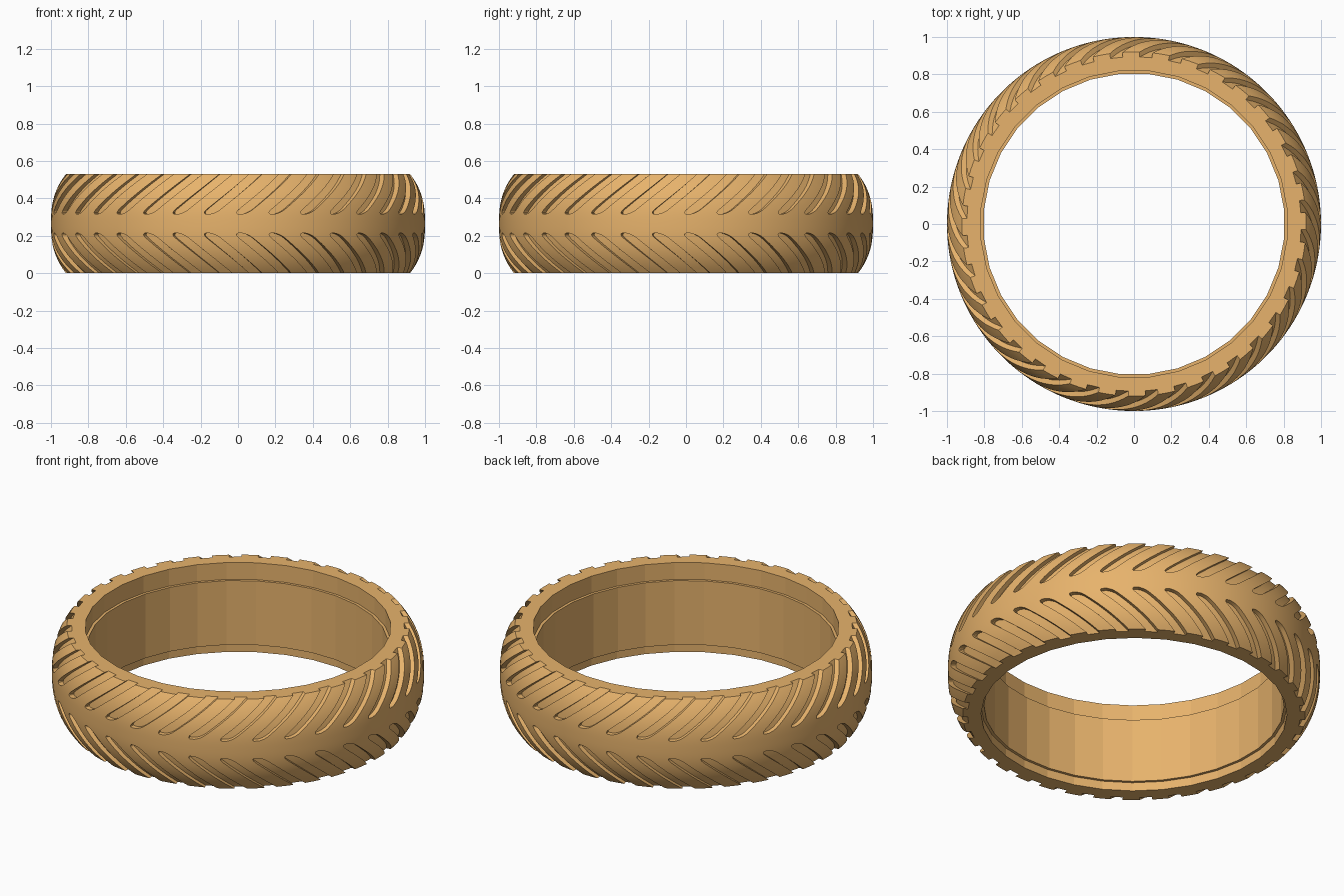
import bpy, bmesh, math

if "Cube" in bpy.data.objects:
    bpy.data.objects.remove(bpy.data.objects["Cube"])

HALF = 0.265          # half of the tyre width
GROOVES = 36          # grooves per side
DEPTH = 0.028


def tread_radius(d):
    """Outer radius at distance d from the centre line."""
    return 1.0 - 0.08 * (min(abs(d), HALF) / HALF) ** 2.6


def point(theta, r, z):
    return (r * math.sin(theta), -r * math.cos(theta), z)


def make_object(name, bm):
    bmesh.ops.recalc_face_normals(bm, faces=bm.faces[:])
    mesh = bpy.data.meshes.new(name)
    bm.to_mesh(mesh)
    bm.free()
    obj = bpy.data.objects.new(name, mesh)
    bpy.context.collection.objects.link(obj)
    return obj


def lathe(name, profile, sides):
    """Closed solid turned from an open (r, z) profile with flat end caps."""
    bm = bmesh.new()
    rings = [[bm.verts.new(point(math.tau * (i + 0.5) / sides, r, z))
              for i in range(sides)] for r, z in profile]
    for a, b in zip(rings, rings[1:]):
        for i in range(sides):
            j = (i + 1) % sides
            bm.faces.new((a[i], a[j], b[j], b[i]))
    bm.faces.new(rings[0])
    bm.faces.new(rings[-1])
    return make_object(name, bm)


def subtract(target, cutter):
    mod = target.modifiers.new("cut", 'BOOLEAN')
    mod.operation = 'DIFFERENCE'
    mod.solver = 'EXACT'
    mod.object = cutter
    bpy.context.view_layer.objects.active = target
    bpy.ops.object.modifier_apply(modifier=mod.name)
    bpy.data.objects.remove(cutter, do_unlink=True)


def add_groove(bm, theta0, side):
    """Slanted strip with a rounded inner end, running out over the shoulder."""
    start, end, half_width, cap = 0.05, 0.285, 0.037, 0.03
    steps = [0.001, 0.004, 0.010, 0.018, cap] + [cap + (end - start - cap) * k / 12 for k in range(1, 13)]
    rows = []
    for s in steps:
        d = start + s
        k = max(0.0, 1 - s / cap)
        w = half_width * (1 - k ** 2.5) ** 0.5
        mid = theta0 + 1.25 * s
        r = tread_radius(d)
        z = HALF + side * d
        rows.append([bm.verts.new(point(mid + o * w, rr, z))
                     for o, rr in ((-1, r - DEPTH), (1, r - DEPTH), (1, r + 0.03), (-1, r + 0.03))])
    for a, b in zip(rows, rows[1:]):
        for i in range(4):
            j = (i + 1) % 4
            bm.faces.new((a[i], a[j], b[j], b[i]))
    bm.faces.new(rows[0])
    bm.faces.new(rows[-1])


# Rounded outer body
N = 36
profile = [(tread_radius(-HALF + 2 * HALF * i / N), 2 * HALF * i / N) for i in range(N + 1)]
tyre = lathe("tyre", profile, 144)

# Faceted bore with a wider lip at each end
bore = lathe("bore_cutter", [(0.822, -0.05), (0.822, 0.05), (0.806, 0.05),
                             (0.806, 0.43), (0.822, 0.43), (0.822, 0.6)], 32)
subtract(tyre, bore)

# Mirrored tread grooves
bm = bmesh.new()
for side in (-1, 1):
    for i in range(GROOVES):
        add_groove(bm, math.tau * i / GROOVES + 0.01, side)
subtract(tyre, make_object("groove_cutter", bm))

# Smooth tread, faceted bore
rubber = bpy.data.materials.new("orange_rubber")
rubber.diffuse_color = (0.80, 0.45, 0.15, 1)
rubber.use_nodes = True
rubber.node_tree.nodes["Principled BSDF"].inputs["Base Color"].default_value = rubber.diffuse_color
tyre.data.materials.clear()
tyre.data.materials.append(rubber)
for p in tyre.data.polygons:
    p.material_index = 0
bpy.ops.object.select_all(action='DESELECT')
tyre.select_set(True)
bpy.context.view_layer.objects.active = tyre
bpy.ops.object.shade_smooth_by_angle(angle=math.radians(9))
